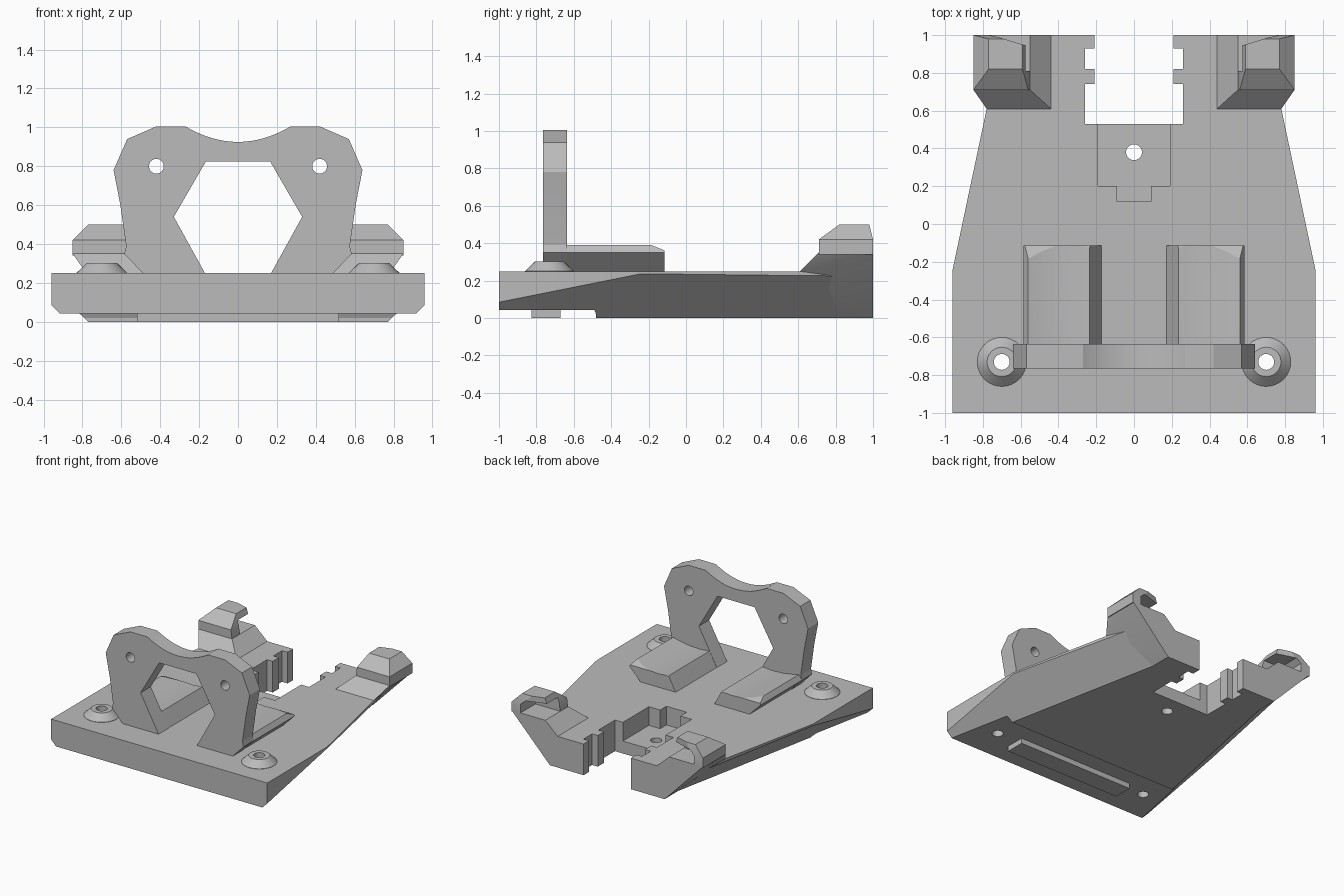
import bpy, bmesh, math
from mathutils import Vector

cube = bpy.data.objects.get("Cube")
if cube:
    bpy.data.objects.remove(cube, do_unlink=True)

grey = bpy.data.materials.new("plain_grey")
grey.use_nodes = True
COLOUR = (0.5, 0.5, 0.5, 1)
grey.diffuse_color = COLOUR
grey.node_tree.nodes["Principled BSDF"].inputs["Base Color"].default_value = COLOUR


def finish(name, bm):
    bmesh.ops.recalc_face_normals(bm, faces=bm.faces)
    mesh = bpy.data.meshes.new(name)
    bm.to_mesh(mesh)
    bm.free()
    mesh.materials.append(grey)
    obj = bpy.data.objects.new(name, mesh)
    bpy.context.collection.objects.link(obj)
    return obj


def prism_mesh(points, axis, start, end):
    """Extrude a 2D outline along an axis: x (yz), y (xz) or z (xy)."""
    bm = bmesh.new()
    place = {"x": lambda a, b: (start, a, b),
             "y": lambda a, b: (a, start, b),
             "z": lambda a, b: (a, b, start)}[axis]
    face = bm.faces.new([bm.verts.new(place(a, b)) for a, b in points])
    out = bmesh.ops.extrude_face_region(bm, geom=[face])
    shift = Vector([(end - start) * (axis == c) for c in "xyz"])
    bmesh.ops.translate(bm, vec=shift,
                        verts=[g for g in out["geom"] if isinstance(g, bmesh.types.BMVert)])
    return bm


def prism(name, points, axis, start, end):
    return finish(name, prism_mesh(points, axis, start, end))


def box(name, x0, x1, y0, y1, z0, z1):
    return prism(name, [(x0, y0), (x1, y0), (x1, y1), (x0, y1)], "z", z0, z1)


def circle(cx, cy, r, n=32):
    return [(cx + r * math.cos(math.tau * i / n), cy + r * math.sin(math.tau * i / n))
            for i in range(n)]


def hull(name, points):
    bm = bmesh.new()
    for p in points:
        bm.verts.new(p)
    out = bmesh.ops.convex_hull(bm, input=bm.verts)
    loose = [v for v in bm.verts if not v.link_faces]
    bmesh.ops.delete(bm, geom=loose, context="VERTS")
    bmesh.ops.dissolve_limit(bm, angle_limit=0.01, verts=bm.verts, edges=bm.edges)
    return finish(name, bm)


def cut(obj, *cutters):
    bpy.context.view_layer.objects.active = obj
    for cutter in cutters:
        mod = obj.modifiers.new("cut", "BOOLEAN")
        mod.operation = "DIFFERENCE"
        mod.solver = "EXACT"
        mod.object = cutter
        bpy.ops.object.modifier_apply(modifier=mod.name)
        bpy.data.objects.remove(cutter, do_unlink=True)


def flip(points, s):
    return [(s * p[0], *p[1:]) for p in points]


def symmetric(half):
    return half + [(-x, y) for x, y in reversed(half) if x > 0]


# Base plate with slanted undersides
outline = symmetric([(0.96, -1), (0.96, -0.24), (0.78, 0.61), (0.7, 1)])
bm = prism_mesh(outline, "z", 0, 0.25)
for s in (1, -1):
    out = bmesh.ops.bisect_plane(bm, geom=bm.verts[:] + bm.edges[:] + bm.faces[:],
                                 plane_co=(s * 0.725, -0.25, 0),
                                 plane_no=(s, 0.2, -1), clear_outer=True)
    rim = [g for g in out["geom_cut"] if isinstance(g, bmesh.types.BMEdge)]
    bmesh.ops.edgenet_fill(bm, edges=rim)
plate = finish("base_plate", bm)

# Toothed rear slot, stepped recess, raised front underside and holes
slot = symmetric([(0.26, 0.53), (0.26, 0.74), (0.21, 0.74), (0.21, 0.82),
                  (0.26, 0.82), (0.26, 0.93), (0.21, 0.93), (0.21, 1.1)])
recess = symmetric([(0.09, 0.12), (0.09, 0.2), (0.19, 0.2), (0.19, 0.6)])
cut(plate,
    prism("slot_cutter", slot, "z", -0.1, 0.4),
    prism("recess_cutter", recess, "z", 0.1, 0.4),
    prism("hole_cutter", circle(0, 0.38, 0.042), "z", -0.1, 0.4),
    prism("step_cutter", [(-1.1, -0.1), (-0.48, -0.1), (-0.48, 0.02), (-0.49, 0.042),
                          (-1.1, 0.042)], "x", -1.2, 1.2),
    *[prism("hole_cutter", circle(s * 0.7, -0.73, 0.042), "z", -0.1, 0.4)
      for s in (1, -1)])

# Ridge under the front edge
box("underside_ridge", -0.52, 0.52, -0.825, -0.67, 0, 0.05)

# Upright bracket with open hexagon and dipped top
inner = [(0.165, 0.825), (0.33, 0.54), (0.17, 0.25)]
outer = [(0.48, 0.24), (0.585, 0.35), (0.575, 0.39), (0.605, 0.6), (0.64, 0.78),
         (0.57, 0.94), (0.42, 1.005), (0.27, 1.005)]
dip = [(0.27 * math.cos(t), 1.005 - 0.08 * (1 - math.cos(t) ** 2))
       for t in [math.pi * i / 24 for i in range(1, 12)]]
half = inner + outer + dip
bracket_outline = half + [(0, 0.925)] + [(-x, z) for x, z in reversed(half)]
bracket = prism("upright_bracket", bracket_outline, "y", -0.765, -0.635)
cut(bracket, *[prism("hole_cutter", circle(s * 0.42, 0.8, 0.038), "y", -1, -0.4)
               for s in (1, -1)])

rail = [(0.17, 0.245), (0.48, 0.245), (0.585, 0.35), (0.56, 0.39), (0.5, 0.376),
        (0.42, 0.363), (0.32, 0.358), (0.235, 0.366)]
clip_base = [(x, y, 0) for x in (0.44, 0.51) for y in (0.71, 1)]
clip_base += [(0.44, 0.61, 0.25), (0.78, 0.61, 0.25), (0.44, 1, 0.25)]
clip_base += [(x, y, 0.35) for x in (0.55, 0.85) for y in (0.71, 1)]
clip_top = [(x, y, 0.34) for x in (0.55, 0.85) for y in (0.71, 1)]
clip_top += [(0.85, 0.71, 0.42), (0.85, 1, 0.42), (0.56, 0.71, 0.42), (0.56, 1, 0.42)]
clip_top += [(x, y, 0.5) for x in (0.59, 0.77) for y in (0.82, 0.98)]
cavity = [(0.5, 0.3), (0.5, 0.455), (0.73, 0.455), (0.77, 0.42), (0.77, 0.3)]
rear_slant = [(0.5, 0.93), (0.59, 0.95), (0.77, 1.005), (0.77, 1.1), (0.5, 1.1)]

for s, side in ((1, "left"), (-1, "right")):
    # Support rail behind the bracket, bevelled at its rear end
    rail_obj = prism(side + "_support_rail", flip(rail, s), "y", -0.765, -0.115)
    cut(rail_obj, prism("bevel_cutter", [(-0.19, 0.392), (-0.1, 0.356), (-0.1, 0.5),
                                         (-0.19, 0.5)], "x", -0.8, 0.8))

    # Rear clip: sloped foot and hollow hooked top
    hull(side + "_clip_foot", flip(clip_base, s))
    hook = hull(side + "_clip_hook", flip(clip_top, s))
    cut(hook, prism("cavity_cutter", flip(cavity, s), "y", 0.81, 1.2),
        prism("slant_cutter", flip(rear_slant, s), "z", 0.2, 0.6))

    # Screw boss: ring profile swept round its own axis
    bm = bmesh.new()
    profile = [(0.042, 0.24), (0.13, 0.24), (0.13, 0.252), (0.078, 0.302), (0.042, 0.302)]
    rings = [[bm.verts.new((s * 0.7 + x, y - 0.73, z)) for x, y in circle(0, 0, r)]
             for r, z in profile]
    for a, b in zip(rings, rings[1:] + rings[:1]):
        for i in range(len(a)):
            j = (i + 1) % len(a)
            bm.faces.new((a[i], a[j], b[j], b[i]))
    finish(side + "_screw_boss", bm)

# Smooth the round parts while keeping hard edges
bpy.ops.object.select_all(action="DESELECT")
for obj in bpy.context.scene.objects:
    if obj.type == "MESH" and grey.name in obj.data.materials:
        obj.select_set(True)
        bpy.context.view_layer.objects.active = obj
bpy.ops.object.shade_smooth_by_angle(angle=math.radians(20))
